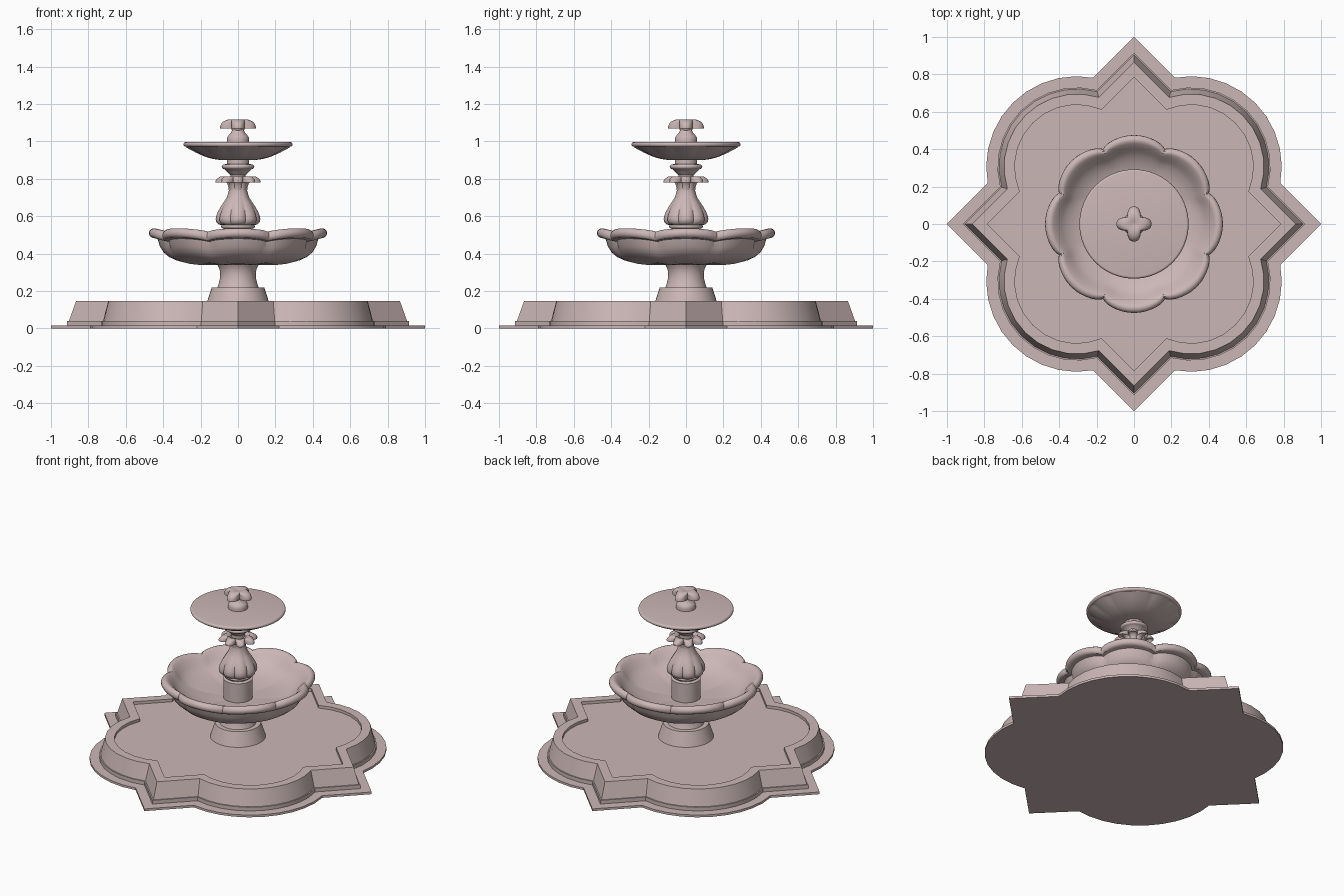
import bpy, bmesh
from math import pi, sin, cos, asin, sqrt, radians
from mathutils.geometry import interpolate_bezier

cube = bpy.data.objects.get("Cube")
if cube:
    bpy.data.objects.remove(cube, do_unlink=True)

stone = bpy.data.materials.new("pink_stone")
stone.use_nodes = True
stone_color = (0.6, 0.47, 0.47, 1)
stone.diffuse_color = stone_color
stone.node_tree.nodes["Principled BSDF"].inputs["Base Color"].default_value = stone_color


def loft(name, rings):
    """Skin a stack of equal-length rings and cap both ends."""
    bm = bmesh.new()
    loops = [[bm.verts.new(point) for point in ring] for ring in rings]
    for low, high in zip(loops, loops[1:]):
        for i in range(len(low)):
            bm.faces.new((low[i - 1], low[i], high[i], high[i - 1]))
    bm.faces.new(loops[0])
    bm.faces.new(loops[-1])
    bmesh.ops.recalc_face_normals(bm, faces=bm.faces)
    mesh = bpy.data.meshes.new(name)
    bm.to_mesh(mesh)
    bm.free()
    mesh.materials.append(stone)
    obj = bpy.data.objects.new(name, mesh)
    bpy.context.collection.objects.link(obj)
    bpy.ops.object.select_all(action='DESELECT')
    obj.select_set(True)
    bpy.context.view_layer.objects.active = obj
    bpy.ops.object.shade_smooth_by_angle(angle=radians(35))


def curve(start, start_handle, end_handle, end, count=9):
    """Bezier section of a profile, as (radius, height) points."""
    points = interpolate_bezier(start, start_handle, end_handle, end, count)
    return [(point[0], point[1]) for point in points]


def bead(radius, height, size, start=-90, stop=90, count=8):
    """Rounded edge of a profile, drawn as an arc."""
    angles = [radians(start + (stop - start) * i / count) for i in range(count + 1)]
    return [(radius + size * cos(a), height + size * sin(a)) for a in angles]


def turn(name, profile, lobes=0, pinch=0, drop=0, power=0.7, steps=64):
    """Lathe a profile; pinch and drop shape the gaps between lobes."""
    widest = max(radius for radius, height in profile)
    rings = []
    for radius, height in profile:
        growth = (radius / widest) ** 2
        ring = []
        for i in range(steps):
            a = 2 * pi * i / steps
            gap = growth * (1 - abs(cos(lobes * a / 2)) ** power)
            reach = max(radius, 0.001) * (1 - pinch * gap)
            ring.append((reach * cos(a), reach * sin(a), height - drop * gap))
        rings.append(ring)
    loft(name, rings)


def basin_outline(inset, height, steps=10):
    """Four pointed corners joined by four round lobes, offset inward."""
    centre = 0.305
    radius = 0.485 - inset
    tip = 1 - inset * sqrt(2)
    stop = 3 * pi / 4 - asin((tip - 2 * centre) / (sqrt(2) * radius))
    start = pi / 2 - stop
    quarter = [(tip, 0)]
    for i in range(steps + 1):
        a = start + (stop - start) * i / steps
        quarter.append((centre + radius * cos(a), centre + radius * sin(a)))
    ring = []
    for turn_index in range(4):
        ring += [(x, y, height) for x, y in quarter]
        quarter = [(-y, x) for x, y in quarter]
    return ring


# Pool: slab, curb, sloping wall, flat rim and shallow floor
slab_top, curb_top, rim_top, floor = 0.015, 0.04, 0.147, 0.128
curb_inset, wall_inset, rim_inset, pool_inset = 0.06, 0.068, 0.095, 0.152
loft("pool_basin", [
    basin_outline(0, 0),
    basin_outline(0, slab_top),
    basin_outline(curb_inset, slab_top),
    basin_outline(curb_inset, curb_top),
    basin_outline(wall_inset, curb_top),
    basin_outline(rim_inset, rim_top),
    basin_outline(pool_inset, rim_top),
    basin_outline(pool_inset, floor),
])

# Pedestal: conical foot and waisted drum
turn("pedestal_foot", [(0.17, floor), (0.14, 0.22)])
turn("pedestal_drum", curve((0.11, 0.22), (0.09, 0.27), (0.09, 0.31), (0.11, 0.34)))

# Large scalloped bowl with a rolled lip
bowl_outside = curve((0.1, 0.34), (0.3, 0.34), (0.41, 0.36), (0.43, 0.48))
bowl_lip = bead(0.45, 0.51, 0.026, start=-100, stop=140)
bowl_inside = curve((0.41, 0.51), (0.36, 0.43), (0.25, 0.39), (0, 0.39))
turn("large_bowl", bowl_outside + bowl_lip + bowl_inside,
     lobes=8, pinch=0.085, drop=0.02, steps=96)

# Column inside the bowl with a rounded collar
turn("bowl_column", [(0.09, 0.38), (0.09, 0.52), (0.07, 0.53)])
turn("column_collar", [(0.07, 0.52)] + bead(0.08, 0.545, 0.01))

# Fluted vase stem
vase_belly = curve((0.08, 0.55), (0.16, 0.56), (0.1, 0.64), (0.06, 0.7))
turn("vase", vase_belly + [(0.048, 0.74), (0.05, 0.8)], lobes=8, pinch=0.12)

# Curling leaves around the top of the vase
leaf_under = curve((0.05, 0.74), (0.05, 0.8), (0.1, 0.81), (0.12, 0.78))
leaf_over = curve((0.12, 0.79), (0.1, 0.82), (0.07, 0.82), (0.05, 0.8))
turn("leaf_crown", leaf_under + leaf_over, lobes=8, pinch=0.4)

# Turned neck below the plate
turn("neck", [(0.04, 0.79), (0.04, 0.82), (0.06, 0.84)]
     + bead(0.075, 0.865, 0.012) + [(0.06, 0.88), (0.06, 0.91)])

# Upper plate: fluted underside and round rim
turn("plate_underside", curve((0.07, 0.9), (0.15, 0.9), (0.21, 0.93), (0.28, 0.97)),
     lobes=12, pinch=0.05, steps=96)
turn("plate_rim", [(0.26, 0.97)] + bead(0.28, 0.984, 0.012) + [(0, 0.994)])

# Domed post carrying the finial
turn("finial_post", [(0.06, 0.99)]
     + curve((0.06, 1.01), (0.06, 1.04), (0.03, 1.03), (0.03, 1.08)))

# Four-petal drooping flower
petal_under = curve((0.03, 1.05), (0.04, 1.1), (0.08, 1.1), (0.095, 1.07))
petal_over = curve((0.095, 1.08), (0.09, 1.11), (0.05, 1.13), (0, 1.11))
turn("finial_flower", petal_under + petal_over, lobes=4, pinch=0.55, power=1)
